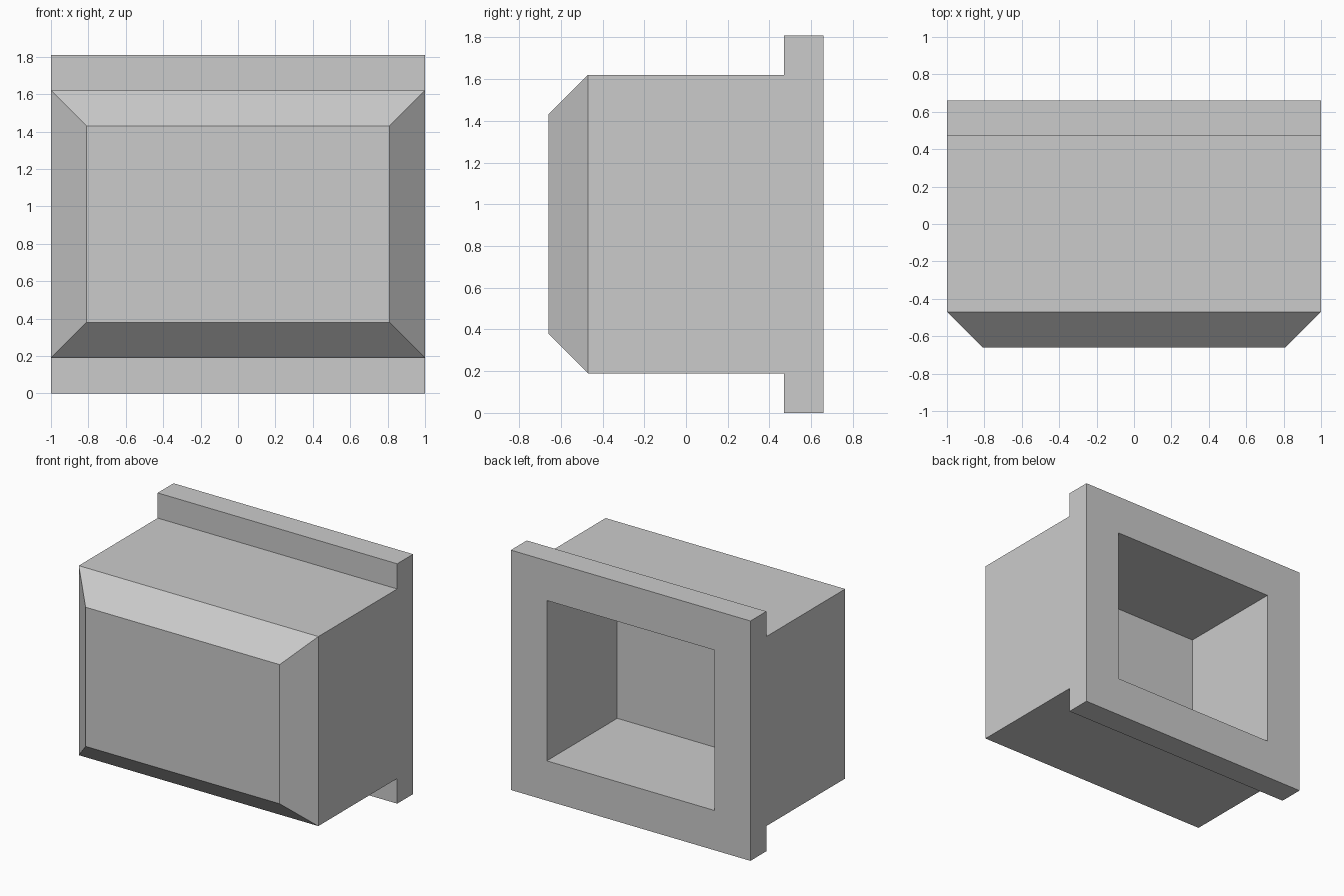
import bpy, bmesh
from mathutils import Vector

cube = bpy.data.objects.get("Cube")
if cube:
    bpy.data.objects.remove(cube, do_unlink=True)

HALF_WIDTH = 1.0
FRONT, STEP, BACK = -0.66, 0.47, 0.66
HEIGHT, LIP, CHAMFER = 1.81, 0.19, 0.19
RIM, CAVITY_DEPTH = 0.30, 0.84

# One grey material
grey = bpy.data.materials.new("plain grey")
grey.use_nodes = True
colour = (0.6, 0.6, 0.6, 1.0)
grey.diffuse_color = colour
grey.node_tree.nodes["Principled BSDF"].inputs["Base Color"].default_value = colour

bm = bmesh.new()


def face_towards(direction):
    """Outermost face whose normal points along the direction."""
    bm.normal_update()
    d = Vector(direction)
    facing = [f for f in bm.faces if f.normal.dot(d) > 0.99]
    return max(facing, key=lambda f: f.calc_center_median().dot(d))


def shift(face, distance):
    bmesh.ops.translate(bm, verts=face.verts, vec=(0, distance, 0))


# Body and flange: side profile (y, z) extruded across the width
shoulder = FRONT + CHAMFER
profile = [(shoulder, LIP), (STEP, LIP), (STEP, 0), (BACK, 0),
           (BACK, HEIGHT), (STEP, HEIGHT), (STEP, HEIGHT - LIP), (shoulder, HEIGHT - LIP)]
side = bm.faces.new([bm.verts.new((-HALF_WIDTH, y, z)) for y, z in profile])
swept = bmesh.ops.extrude_face_region(bm, geom=[side], use_keep_orig=True)
bmesh.ops.translate(bm, vec=(2 * HALF_WIDTH, 0, 0),
                    verts=[g for g in swept["geom"] if isinstance(g, bmesh.types.BMVert)])
bmesh.ops.recalc_face_normals(bm, faces=bm.faces)

# Chamfered front
front = face_towards((0, -1, 0))
bmesh.ops.inset_region(bm, faces=[front], thickness=CHAMFER, use_even_offset=True)
shift(front, -CHAMFER)

# Square-cornered cavity in the back
back = face_towards((0, 1, 0))
bmesh.ops.inset_region(bm, faces=[back], thickness=RIM, use_even_offset=True)
floor = bmesh.ops.extrude_discrete_faces(bm, faces=[back])["faces"][0]
shift(floor, -CAVITY_DEPTH)
bmesh.ops.recalc_face_normals(bm, faces=bm.faces)

mesh = bpy.data.meshes.new("flanged_housing")
bm.to_mesh(mesh)
bm.free()
mesh.materials.append(grey)
housing = bpy.data.objects.new("flanged_housing", mesh)
bpy.context.collection.objects.link(housing)
